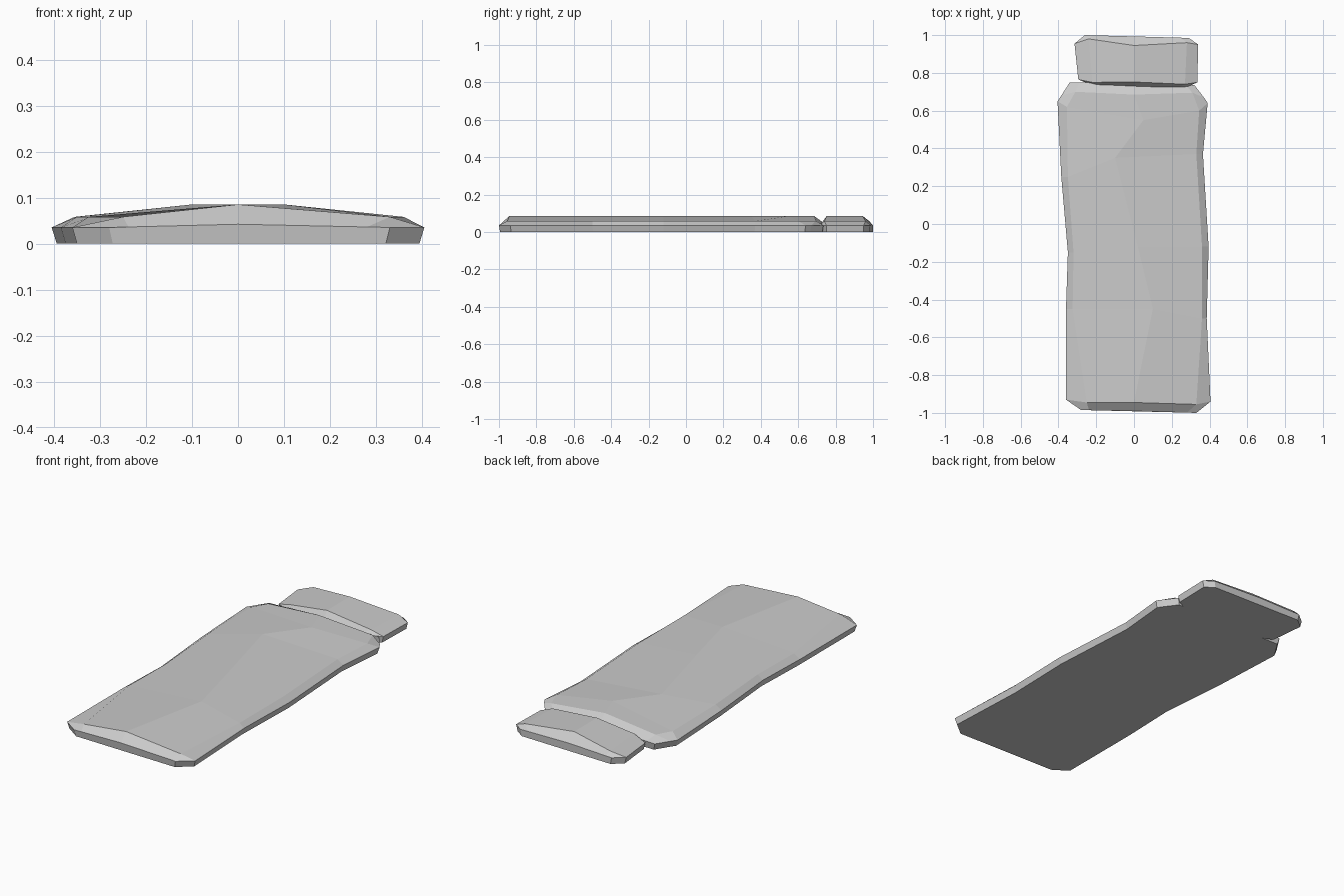
import bpy
from mathutils import Vector

if "Cube" in bpy.data.objects:
    bpy.data.objects.remove(bpy.data.objects["Cube"])

RIM, SHOULDER, TOP = 0.035, 0.058, 0.085


def slab(name, rows):
    """Loft cross-sections: each row is rim left, shoulder left, ridge, shoulder right, rim right (x, y).
    A row without shoulders is a low end edge."""
    verts, faces, n = [], [], 7
    cx = sum(r[0][0] + r[-1][0] for r in rows) / (2 * len(rows))
    cy = (rows[0][0][1] + rows[-1][0][1]) / 2
    for r in rows:
        rl, rr = Vector((*r[0], RIM)), Vector((*r[-1], RIM))
        if len(r) == 3:
            ridge = Vector((*r[1], 0.042))
            sl, sr = rl.lerp(ridge, 0.15), rr.lerp(ridge, 0.15)
        else:
            ridge = Vector((*r[2], TOP))
            sl, sr = Vector((*r[1], SHOULDER)), Vector((*r[3], SHOULDER))
        # bottom edge tucks in slightly under the rim
        low = [Vector((cx + (p.x - cx) * 0.973, cy + (p.y - cy) * 0.993, 0)) for p in (rl, rr)]
        verts += [low[0], rl, sl, ridge, sr, rr, low[1]]
    for i in range(len(rows) - 1):
        a, b = i * n, (i + 1) * n
        faces += [(a + k, a + k + 1, b + k + 1, b + k) for k in range(n - 1)]
    last = (len(rows) - 1) * n
    faces.append(tuple(reversed(range(n))))
    faces.append(tuple(range(last, last + n)))
    faces.append(tuple(i * n for i in range(len(rows)))
                 + tuple(i * n + 6 for i in reversed(range(len(rows)))))
    mesh = bpy.data.meshes.new(name)
    mesh.from_pydata(verts, [], [f[::-1] for f in faces])
    import bmesh
    bm = bmesh.new()
    bm.from_mesh(mesh)
    bmesh.ops.recalc_face_normals(bm, faces=bm.faces)
    bm.to_mesh(mesh)
    bm.free()
    obj = bpy.data.objects.new(name, mesh)
    bpy.context.collection.objects.link(obj)
    return obj


# long wavy main slab
slab("long_stone", [
    ((-0.28, -0.985), (0, -0.99), (0.33, -1.0)),
    ((-0.36, -0.93), (-0.25, -0.945), (0.0, -0.945), (0.33, -0.955), (0.405, -0.94)),
    ((-0.36, -0.45), (-0.325, -0.45), (0.1, -0.45), (0.36, -0.5), (0.385, -0.5)),
    ((-0.35, -0.15), (-0.32, -0.15), (0.02, -0.12), (0.36, -0.12), (0.395, -0.12)),
    ((-0.385, 0.25), (-0.35, 0.25), (-0.1, 0.35), (0.33, 0.37), (0.365, 0.37)),
    ((-0.405, 0.65), (-0.355, 0.62), (0.05, 0.55), (0.345, 0.6), (0.39, 0.64)),
    ((-0.385, 0.68), (-0.31, 0.70), (0.0, 0.685), (0.31, 0.695), (0.37, 0.67)),
    ((-0.34, 0.75), (0, 0.745), (0.32, 0.735)),
])

# short slab butting against its back end
slab("short_stone", [
    ((-0.21, 0.73), (0, 0.722), (0.26, 0.715)),
    ((-0.295, 0.765), (-0.22, 0.75), (0.0, 0.752), (0.27, 0.74), (0.335, 0.75)),
    ((-0.315, 0.955), (-0.24, 0.98), (0.0, 0.945), (0.28, 0.96), (0.34, 0.95)),
    ((-0.26, 1.0), (0, 0.993), (0.29, 0.985)),
])
